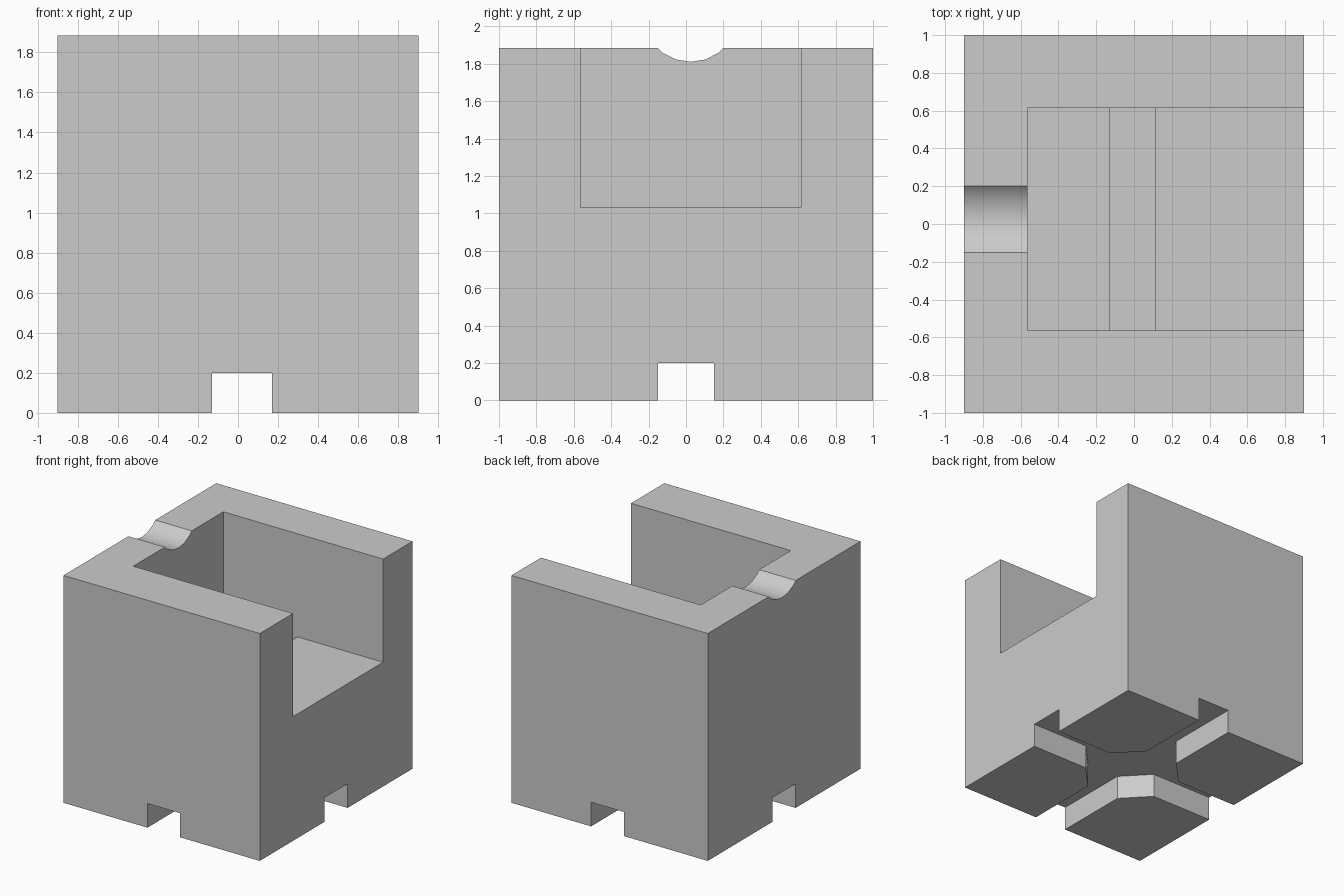
import bpy, bmesh, math
from mathutils import Vector

cube = bpy.data.objects.get("Cube")
if cube:
    bpy.data.objects.remove(cube, do_unlink=True)

grey = bpy.data.materials.new("plain grey")
grey.use_nodes = True
grey.diffuse_color = (0.6, 0.6, 0.6, 1)
grey.node_tree.nodes["Principled BSDF"].inputs["Base Color"].default_value = (0.6, 0.6, 0.6, 1)

HALF_X, HALF_Y, HEIGHT = 0.9, 1.0, 1.885


def prism(name, outline, axis, start, end):
    """Extrude a 2D outline along an axis; the outline uses the other two axes in order."""
    bm = bmesh.new()
    verts = []
    for p in outline:
        co = list(p)
        co.insert("xyz".index(axis), start)
        verts.append(bm.verts.new(co))
    face = bm.faces.new(verts)
    step = Vector([end - start if a == axis else 0 for a in "xyz"])
    top = bmesh.ops.extrude_face_region(bm, geom=[face])
    bmesh.ops.translate(bm, vec=step,
                        verts=[g for g in top["geom"] if isinstance(g, bmesh.types.BMVert)])
    bmesh.ops.recalc_face_normals(bm, faces=bm.faces)
    mesh = bpy.data.meshes.new(name)
    bm.to_mesh(mesh)
    bm.free()
    mesh.materials.append(grey)
    ob = bpy.data.objects.new(name, mesh)
    bpy.context.collection.objects.link(ob)
    return ob


# Solid block
block = prism("block", [(-HALF_X, -HALF_Y), (HALF_X, -HALF_Y), (HALF_X, HALF_Y), (-HALF_X, HALF_Y)],
              "z", 0, HEIGHT)

# Pocket open to one side, with a sunken slot across its floor
floor, slot = 1.03, 0.78
pocket = prism("pocket_cutter",
               [(-0.565, 2), (-0.565, floor), (-0.13, floor), (-0.13, slot),
                (0.115, slot), (0.115, floor), (1, floor), (1, 2)],
               "y", -0.565, 0.615)

# Rounded groove across the rim
radius, sides = 0.254, 20
groove = prism("groove_cutter",
               [(0.025 + radius * math.sin(i * math.tau / sides),
                 1.81 + radius - radius * math.cos(i * math.tau / sides)) for i in range(sides)],
               "x", -1.1, -0.4)

# Crossing channels underneath, widened to an octagon where they meet
left, right, side, wide, far = -0.13, 0.17, 0.15, 0.36, 1.2
cross = [(far, -side), (far, side), (right + 0.2, side), (right, wide),
         (right, far), (left, far), (left, wide), (left - 0.2, side),
         (-far, side), (-far, -side), (left - 0.2, -side), (left, -wide),
         (left, -far), (right, -far), (right, -wide), (right + 0.2, -side)]
channels = prism("channel_cutter", cross, "z", -0.2, 0.2)

# Carve the block and discard the cutters
bpy.context.view_layer.objects.active = block
block.select_set(True)
for cutter in (pocket, groove, channels):
    mod = block.modifiers.new(cutter.name, "BOOLEAN")
    mod.operation = "DIFFERENCE"
    mod.solver = "EXACT"
    mod.object = cutter
    bpy.ops.object.modifier_apply(modifier=mod.name)
    bpy.data.objects.remove(cutter, do_unlink=True)

bpy.ops.object.shade_smooth_by_angle(angle=math.radians(30))
